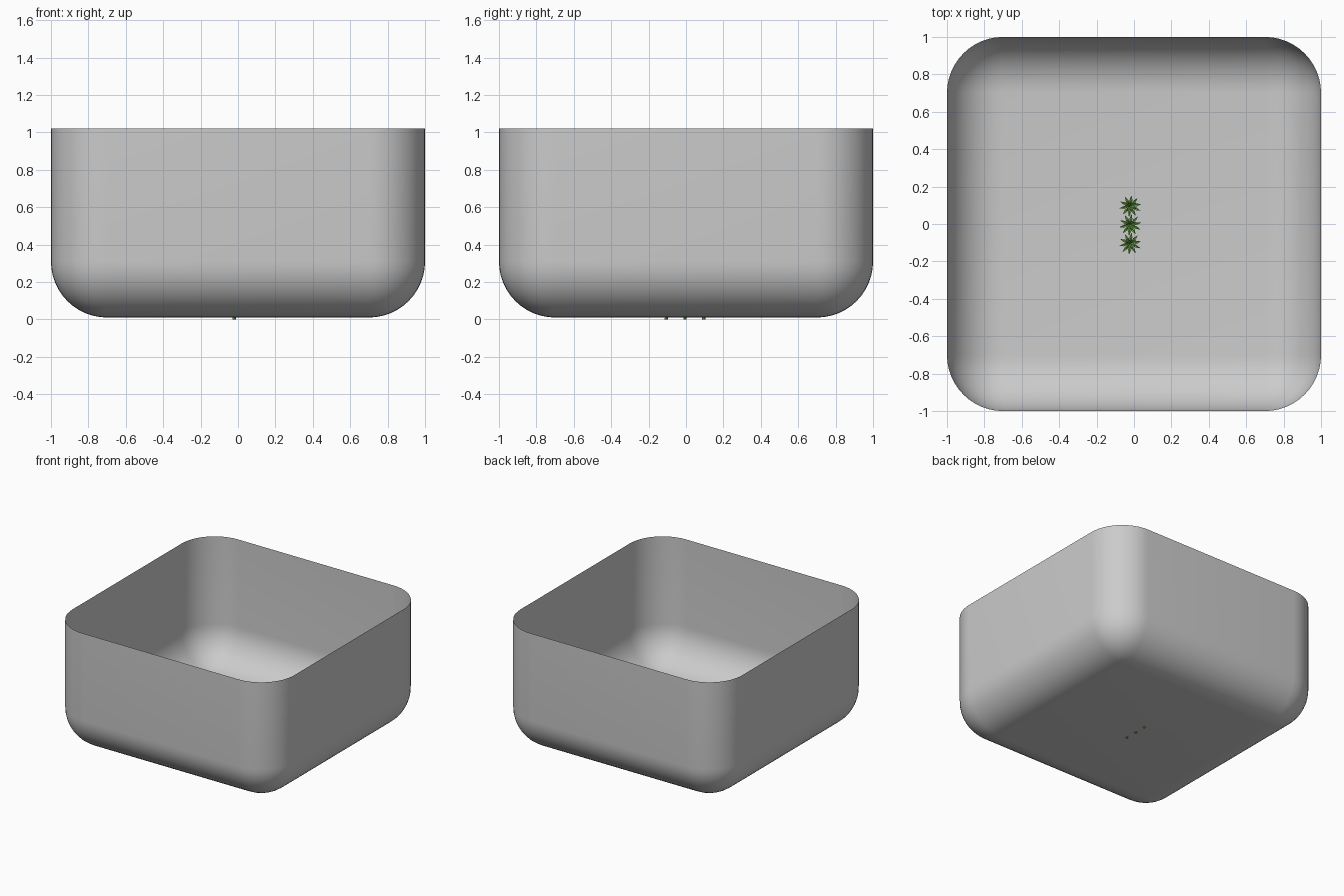
import bpy, bmesh, math
from mathutils import Matrix, Vector

if "Cube" in bpy.data.objects:
    bpy.data.objects.remove(bpy.data.objects["Cube"])


def add_object(name, bm, material=None, smooth=False):
    mesh = bpy.data.meshes.new(name)
    bm.to_mesh(mesh)
    bm.free()
    for p in mesh.polygons:
        p.use_smooth = smooth
    ob = bpy.data.objects.new(name, mesh)
    bpy.context.collection.objects.link(ob)
    if material:
        mesh.materials.append(material)
    return ob


# Open planter: the lower half of a rounded cube, one thin skin
FLOOR, RIM, RADIUS = 0.01, 1.02, 0.3
bm = bmesh.new()
bmesh.ops.create_cube(bm, size=2, matrix=Matrix.Translation((0, 0, 1 + FLOOR)))
bmesh.ops.bevel(bm, geom=bm.edges[:], offset=RADIUS, segments=12, profile=0.5, affect='EDGES')
bmesh.ops.bisect_plane(bm, geom=bm.verts[:] + bm.edges[:] + bm.faces[:],
                       plane_co=(0, 0, RIM), plane_no=(0, 0, 1), clear_outer=True)
bmesh.ops.recalc_face_normals(bm, faces=bm.faces[:])
add_object("planter_tub", bm, smooth=True)

# Small plants on the floor of the tub
green = bpy.data.materials.new("leaf_green")
green.diffuse_color = (0.16, 0.42, 0.06, 1)
green.use_nodes = True
green.node_tree.nodes["Principled BSDF"].inputs["Base Color"].default_value = green.diffuse_color


def add_leaf(bm, base, angle, length, rise, width):
    """Folded pointed leaf leaving the stem at the given angle."""
    out = Vector((math.cos(angle), math.sin(angle), 0))
    side = Vector((-out.y, out.x, 0)) * width
    up = Vector((0, 0, 1))
    mid = base + out * length * 0.55 + up * rise
    root = bm.verts.new(base)
    spine = bm.verts.new(mid)
    tip = bm.verts.new(base + out * length + up * rise * 0.8)
    for s in (1, -1):
        edge = bm.verts.new(mid + side * s + up * 0.004)
        bm.faces.new((root, spine, edge) if s < 0 else (root, edge, spine))
        bm.faces.new((spine, tip, edge) if s < 0 else (spine, edge, tip))


def add_plant(name, x, y):
    bm = bmesh.new()
    height = 0.09
    bmesh.ops.create_cone(bm, cap_ends=True, segments=8, radius1=0.009, radius2=0.005,
                          depth=height, matrix=Matrix.Translation((x, y, height / 2)))
    # lower wide whorl and upper short whorl
    for z, count, length, rise, turn in ((0.06, 10, 0.06, 0.012, 0.2), (height, 7, 0.035, 0.02, 0.5)):
        for i in range(count):
            add_leaf(bm, Vector((x, y, z)), turn + math.tau * i / count, length, rise, 0.008)
    add_object(name, bm, green)


for i, y in enumerate((-0.105, -0.005, 0.095)):
    add_plant(f"plant_{i + 1}", -0.02, y)
